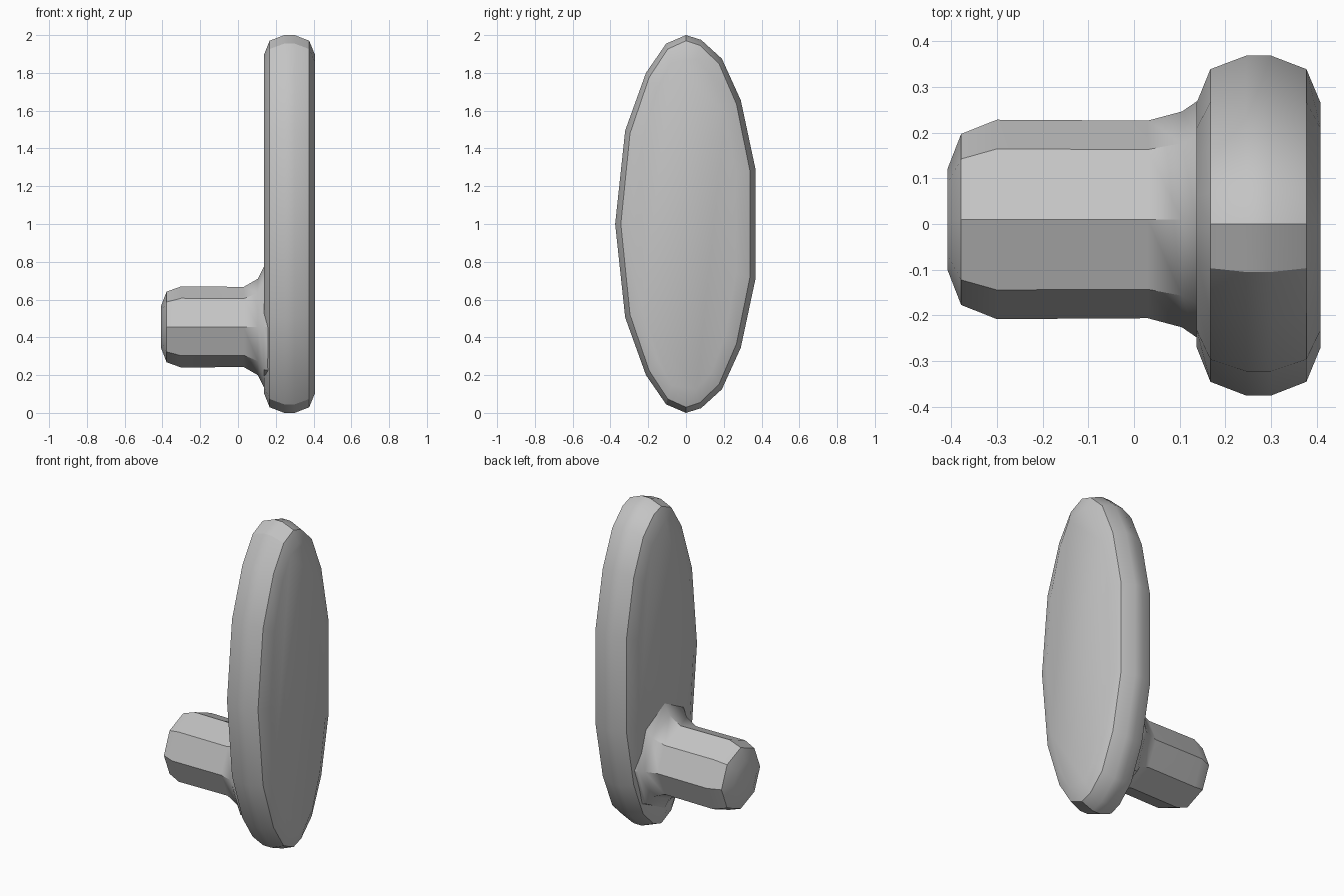
import bpy
import bmesh
import math

old = bpy.data.objects.get("Cube")
if old:
    bpy.data.objects.remove(old, do_unlink=True)

grey = bpy.data.materials.new("plain grey")
grey.use_nodes = True
colour = (0.55, 0.55, 0.55, 1)
grey.diffuse_color = colour
grey.node_tree.nodes["Principled BSDF"].inputs["Base Color"].default_value = colour


def loft(name, rings, angle):
    """Skin a closed solid over a list of rings with equal point counts."""
    bm = bmesh.new()
    loops = [[bm.verts.new(p) for p in ring] for ring in rings]
    for a, b in zip(loops, loops[1:]):
        for i in range(len(a)):
            j = (i + 1) % len(a)
            bm.faces.new((a[i], a[j], b[j], b[i]))
    bm.faces.new(loops[0])
    bm.faces.new(loops[-1])
    bmesh.ops.recalc_face_normals(bm, faces=bm.faces)
    mesh = bpy.data.meshes.new(name)
    bm.to_mesh(mesh)
    bm.free()
    mesh.materials.append(grey)
    obj = bpy.data.objects.new(name, mesh)
    bpy.context.collection.objects.link(obj)
    bpy.ops.object.select_all(action="DESELECT")
    obj.select_set(True)
    bpy.context.view_layer.objects.active = obj
    bpy.ops.object.shade_smooth_by_angle(angle=math.radians(angle))
    return obj


# Oval plate: half outline (y, z from the middle), mirrored top to bottom
HALF_Y, HALF_Z = 0.375, 1.0
upper = [(0.368, 0.29), (0.29, 0.655), (0.19, 0.875), (0.08, 0.975), (0, 1),
         (-0.105, 0.955), (-0.212, 0.8), (-0.322, 0.495)]
outline = upper + [(-HALF_Y, 0)] + [(y, -z) for y, z in reversed(upper)]

# Rounded rim: (x, inset from the outline)
rim = [(0.137, 0.105), (0.167, 0.03), (0.245, 0), (0.3, 0), (0.377, 0.03), (0.408, 0.105)]
loft("oval_plate",
     [[(x, y * (1 - d / HALF_Y), 1 + z * (1 - d / HALF_Z)) for y, z in outline]
      for x, d in rim], 30)

# Octagonal peg with a bevelled end and a flared root: (x, y radius, z radius)
peg = [(-0.408, 0.11, 0.11), (-0.378, 0.187, 0.187), (-0.3, 0.218, 0.215),
       (0.03, 0.216, 0.212), (0.105, 0.236, 0.255), (0.137, 0.258, 0.32),
       (0.18, 0.262, 0.33)]
SIDES = 8
turns = [math.tau * i / SIDES for i in range(SIDES)]
loft("peg",
     [[(x, 0.01 + ry * math.cos(t), 0.455 + rz * math.sin(t)) for t in turns]
      for x, ry, rz in peg], 35)
